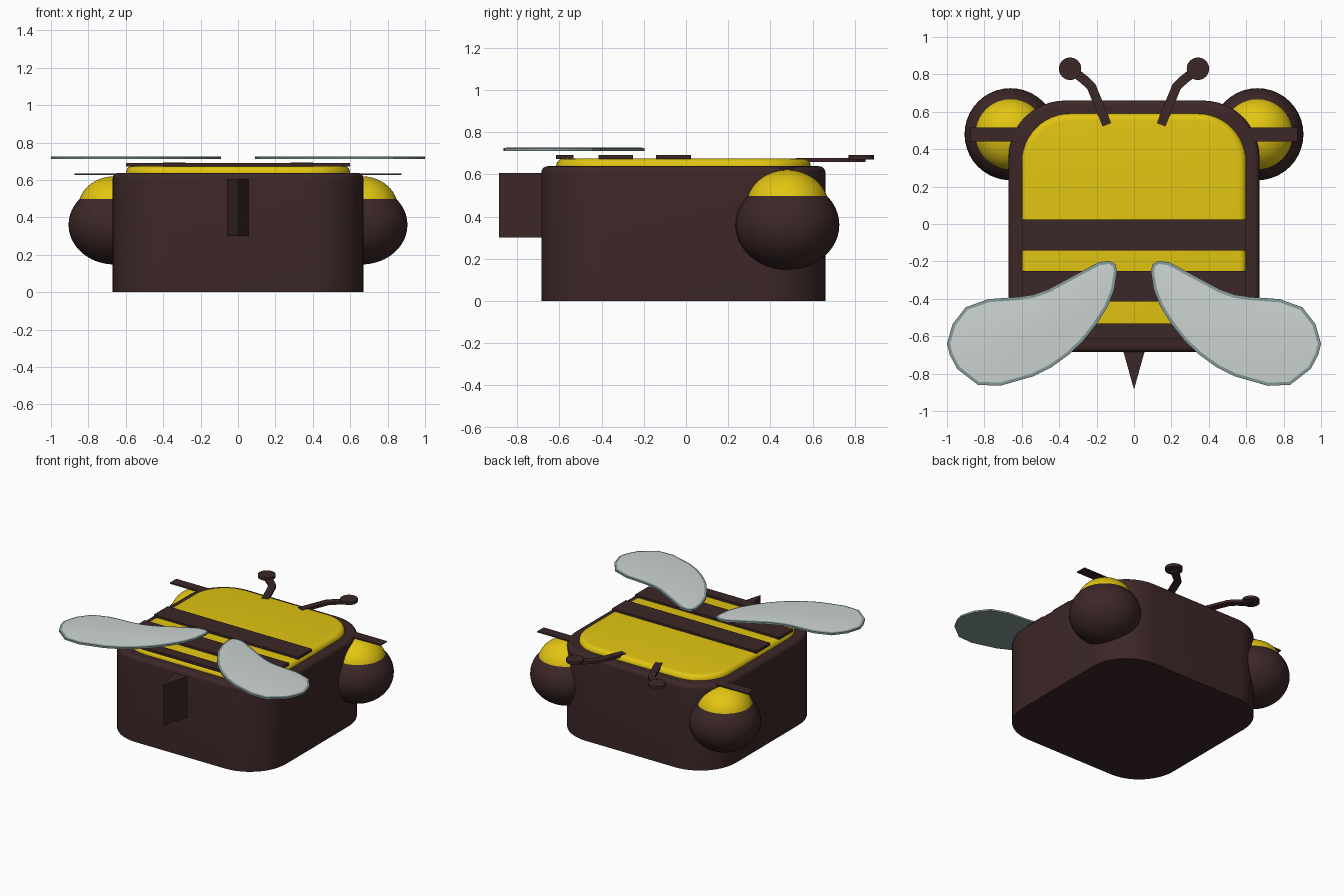
import bpy, bmesh, math
from mathutils import Vector, Matrix

if "Cube" in bpy.data.objects:
    bpy.data.objects.remove(bpy.data.objects["Cube"])


def material(name, rgb):
    m = bpy.data.materials.new(name)
    m.diffuse_color = (*rgb, 1)
    m.use_nodes = True
    m.node_tree.nodes["Principled BSDF"].inputs["Base Color"].default_value = m.diffuse_color
    return m


BROWN = material("dark brown", (0.046, 0.020, 0.020))
YELLOW = material("yellow", (0.76, 0.56, 0.006))
WING = material("pale grey", (0.60, 0.66, 0.64))
RIM = material("slate grey", (0.24, 0.32, 0.32))


def finish(name, bm, *mats, angle=35):
    bmesh.ops.recalc_face_normals(bm, faces=bm.faces)
    me = bpy.data.meshes.new(name)
    bm.to_mesh(me)
    bm.free()
    for m in mats:
        me.materials.append(m)
    me.shade_smooth()
    me.set_sharp_from_angle(angle=math.radians(angle))
    ob = bpy.data.objects.new(name, me)
    bpy.context.collection.objects.link(ob)
    return ob


def prism(outline, z0, z1, bevel=0):
    """Extrude a plan outline upward, optionally rounding the top edge."""
    bm = bmesh.new()
    base = bm.faces.new([bm.verts.new((x, y, z0)) for x, y in outline])
    ext = bmesh.ops.extrude_face_region(bm, geom=[base], use_keep_orig=True)
    top = [v for v in ext["geom"] if isinstance(v, bmesh.types.BMVert)]
    bmesh.ops.translate(bm, verts=top, vec=(0, 0, z1 - z0))
    bmesh.ops.recalc_face_normals(bm, faces=bm.faces)
    if bevel:
        edges = [e for e in bm.edges if all(v.co.z > z1 - 1e-5 for v in e.verts)]
        bmesh.ops.bevel(bm, geom=edges, offset=bevel, segments=5, profile=0.5, affect='EDGES')
    return bm


def rounded_rect(x, y0, y1, r, n=12):
    pts = []
    for cx, cy, start in ((x - r, y1 - r, 0), (r - x, y1 - r, 90),
                          (r - x, y0 + r, 180), (x - r, y0 + r, 270)):
        for i in range(n + 1):
            a = math.radians(start + 90 * i / n)
            pts.append((cx + r * math.cos(a), cy + r * math.sin(a)))
    return pts


def rect(x0, x1, y0, y1):
    return [(x0, y0), (x1, y0), (x1, y1), (x0, y1)]


def ribbon(path, w):
    """Outline of a strip of half-width w along a path."""
    left, right = [], []
    pts = [Vector(p) for p in path]
    for i, p in enumerate(pts):
        d = (pts[min(i + 1, len(pts) - 1)] - pts[max(i - 1, 0)]).normalized()
        n = Vector((-d.y, d.x)) * w
        left.append(tuple(p + n))
        right.append(tuple(p - n))
    return left + right[::-1]


def ellipsoid(name, centre, r, h, mat):
    bm = bmesh.new()
    bmesh.ops.create_uvsphere(bm, u_segments=40, v_segments=24, radius=1,
                              matrix=Matrix.Translation(centre) @ Matrix.Diagonal((r, r, h, 1)))
    finish(name, bm, mat)


# Body shell and the raised yellow back
finish("body_shell", prism(rounded_rect(0.67, -0.685, 0.66, 0.30), 0, 0.638, 0.03), BROWN)
finish("back_panel", prism(rounded_rect(0.60, -0.615, 0.59, 0.26), 0.004, 0.674, 0.035), YELLOW)

# Stripes across the back
for i, (w, y0, y1) in enumerate(((0.60, -0.143, 0.023), (0.60, -0.415, -0.25), (0.40, -0.615, -0.532))):
    finish(f"stripe_{i + 1}", prism(rect(-w, w, y0, y1), 0.672, 0.69), BROWN)

# Stinger
finish("stinger", prism([(-0.06, -0.67), (0, -0.885), (0.06, -0.67)], 0.30, 0.605), BROWN)

WING_OUTLINE = [(.09, -.25), (.10, -.215), (.13, -.197), (.19, -.205), (.33, -.28), (.46, -.35),
                (.54, -.378), (.62, -.39), (.78, -.402), (.90, -.445), (.97, -.535), (1.0, -.64),
                (.985, -.70), (.945, -.775), (.835, -.86), (.715, -.865), (.54, -.815),
                (.44, -.765), (.35, -.70), (.27, -.625), (.2, -.535), (.14, -.44), (.105, -.35)]

for s, side in ((-1, "left"), (1, "right")):
    # Round side pods: dark ball, yellow cap, flat stripe
    ellipsoid(f"{side}_pod", (s * 0.66, 0.48, 0.36), 0.246, 0.212, BROWN)
    ellipsoid(f"{side}_pod_cap", (s * 0.66, 0.48, 0.45), 0.195, 0.17, YELLOW)
    finish(f"{side}_pod_stripe",
           prism(rect(s * 0.66 - 0.215, s * 0.66 + 0.215, 0.44, 0.517), 0.626, 0.634), BROWN)

    # Antenna stalk and disc tip
    path = [(s * .145, .53), (s * .185, .63), (s * .228, .735), (s * .265, .77), (s * .34, .83)]
    finish(f"{side}_antenna", prism(ribbon(path, 0.025), 0.658, 0.678), BROWN)
    tip = [(s * .342 + .06 * math.cos(a), .83 + .06 * math.sin(a))
           for a in (math.tau * i / 32 for i in range(32))]
    finish(f"{side}_antenna_tip", prism(tip, 0.67, 0.692), BROWN)

    # Wing with a pale panel inset in a darker rim
    bm = prism([(s * x, y) for x, y in WING_OUTLINE], 0.711, 0.724)
    top = max(bm.faces, key=lambda f: f.calc_center_median().z)
    bmesh.ops.inset_region(bm, faces=[top], thickness=0.017, depth=0.002)
    max(bm.faces, key=lambda f: f.calc_center_median().z).material_index = 1
    finish(f"{side}_wing", bm, RIM, WING, angle=30)
